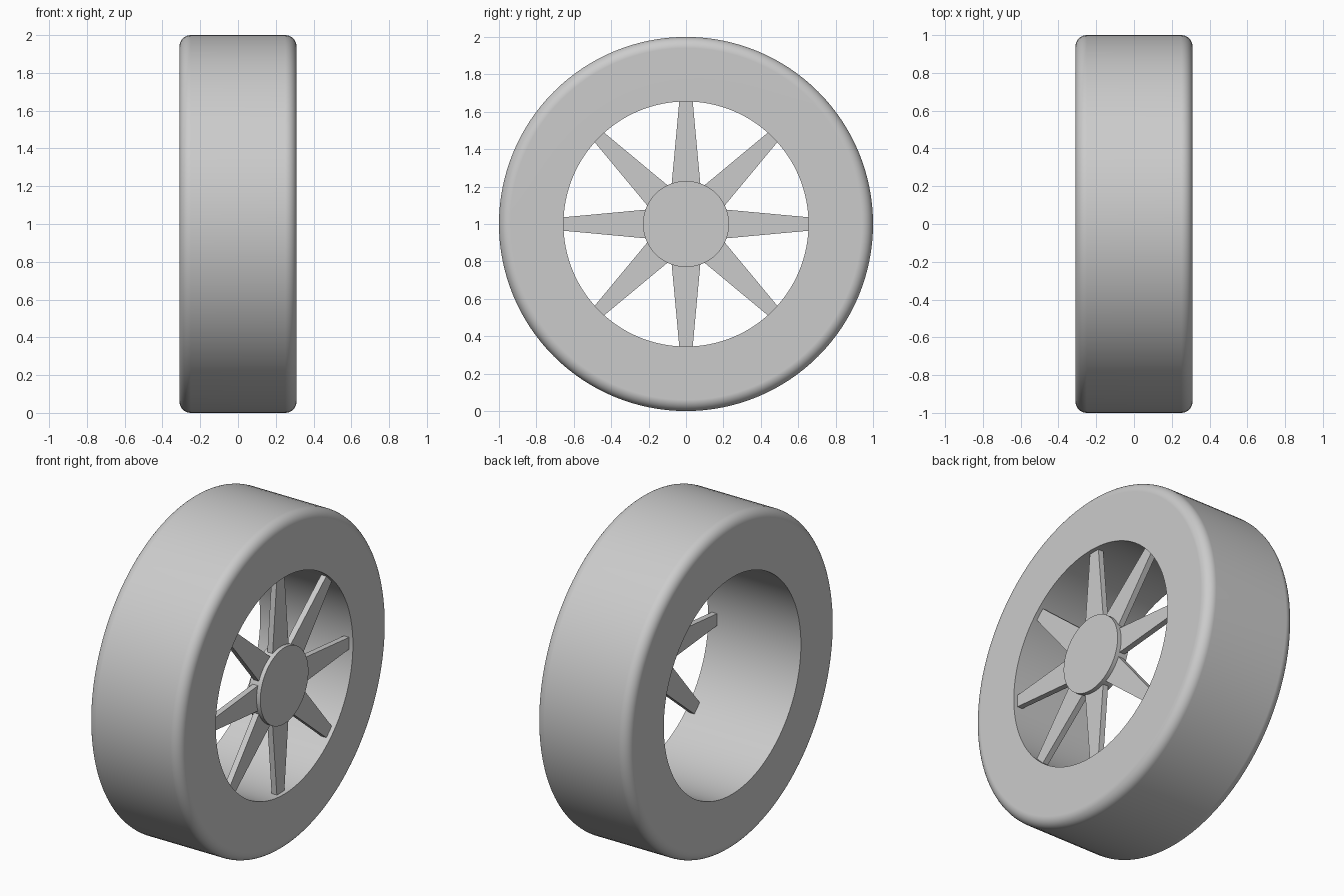
import bpy, bmesh
from math import pi, sin, cos, radians
from mathutils import Matrix, Vector

cube = bpy.data.objects.get("Cube")
if cube:
    bpy.data.objects.remove(cube, do_unlink=True)

RADIUS, HALF_WIDTH, BORE, FILLET = 1.0, 0.31, 0.655, 0.06
HUB_RADIUS, HUB_BACK = 0.23, 0.23
SPOKE_BACK, SPOKE_FRONT = 0.25, 0.285
CENTRE = Vector((0, 0, RADIUS))

grey = bpy.data.materials.new("plain_grey")
grey.use_nodes = True
grey.diffuse_color = (0.6, 0.6, 0.6, 1)
grey.node_tree.nodes["Principled BSDF"].inputs["Base Color"].default_value = (0.6, 0.6, 0.6, 1)


def finish(bm, name, smooth=True):
    """Turn a bmesh into a named object at the wheel centre."""
    bmesh.ops.remove_doubles(bm, verts=bm.verts, dist=1e-5)
    bmesh.ops.recalc_face_normals(bm, faces=bm.faces)
    mesh = bpy.data.meshes.new(name)
    bm.to_mesh(mesh)
    bm.free()
    mesh.materials.append(grey)
    obj = bpy.data.objects.new(name, mesh)
    obj.location = CENTRE
    bpy.context.collection.objects.link(obj)
    if smooth:
        bpy.ops.object.select_all(action='DESELECT')
        obj.select_set(True)
        bpy.context.view_layer.objects.active = obj
        bpy.ops.object.shade_smooth_by_angle(angle=radians(30))
        weighted = obj.modifiers.new("clean_shading", 'WEIGHTED_NORMAL')
        weighted.keep_sharp = True
    return obj


def lathe(name, profile, steps):
    """Spin a closed (x, radius) profile around the x axis."""
    bm = bmesh.new()
    verts = [bm.verts.new((x, 0, r)) for x, r in profile]
    edges = [bm.edges.new((v, verts[i - 1])) for i, v in enumerate(verts)]
    bmesh.ops.spin(bm, geom=verts + edges, cent=(0, 0, 0), axis=(1, 0, 0),
                   angle=2 * pi, steps=steps, use_merge=True)
    return finish(bm, name)


# Tyre: straight bore, flat side walls and rounded outer shoulders
tyre_profile = [(HALF_WIDTH, BORE)]
for side, start in ((1, 0), (-1, pi / 2)):
    for i in range(9):
        a = start + i * pi / 16
        tyre_profile.append((side * (HALF_WIDTH - FILLET) + FILLET * cos(a),
                             RADIUS - FILLET + FILLET * sin(a)))
tyre_profile.append((-HALF_WIDTH, BORE))
lathe("tyre", tyre_profile, 128)

# Hub: solid disc flush with the outer side wall
bm = bmesh.new()
bmesh.ops.create_cone(bm, cap_ends=True, segments=96, radius1=HUB_RADIUS,
                      radius2=HUB_RADIUS, depth=HALF_WIDTH - HUB_BACK)
bmesh.ops.transform(bm, verts=bm.verts, matrix=Matrix.Translation(
    ((HALF_WIDTH + HUB_BACK) / 2, 0, 0)) @ Matrix.Rotation(pi / 2, 4, 'Y'))
finish(bm, "hub")

# Spokes: eight tapered bars running from the hub into the bore
outline = [(-0.078, 0.2), (0.078, 0.2), (0.035, 0.665), (-0.035, 0.665)]
for n in range(8):
    bm = bmesh.new()
    face = bm.faces.new([bm.verts.new((SPOKE_BACK, y, z)) for y, z in outline])
    grown = bmesh.ops.extrude_face_region(bm, geom=[face], use_keep_orig=True)["geom"]
    bmesh.ops.translate(bm, vec=(SPOKE_FRONT - SPOKE_BACK, 0, 0),
                        verts=[g for g in grown if isinstance(g, bmesh.types.BMVert)])
    bmesh.ops.rotate(bm, verts=bm.verts, cent=(0, 0, 0),
                     matrix=Matrix.Rotation(n * pi / 4, 3, 'X'))
    finish(bm, f"spoke_{n + 1}", smooth=False)
